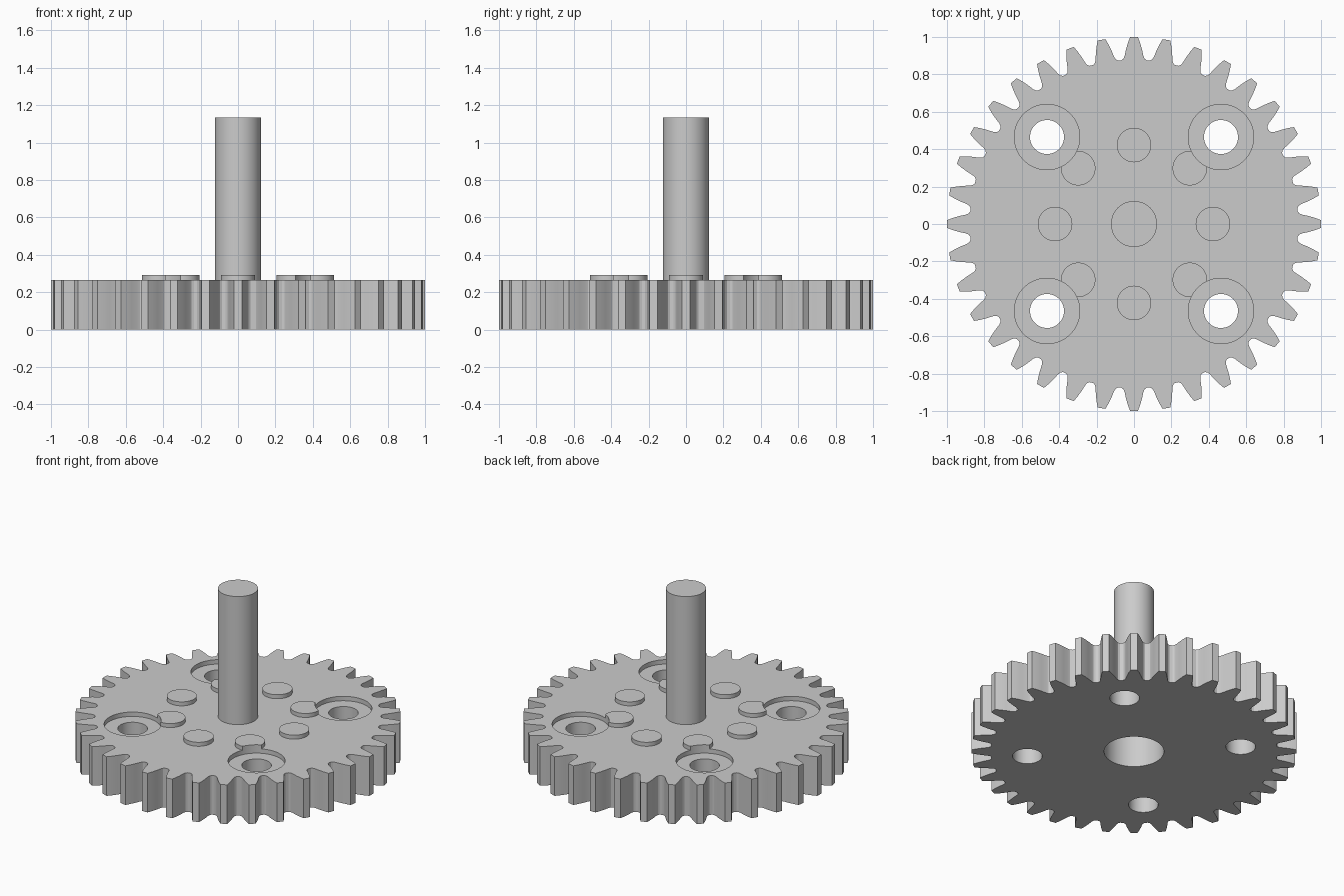
import bpy, bmesh
from math import radians, sin, cos

cube = bpy.data.objects.get("Cube")
if cube:
    bpy.data.objects.remove(cube, do_unlink=True)

TEETH = 36
TOP = 0.265          # upper face of the gear
PEG_TOP = 0.292
SHAFT_TOP = 1.133
FLOOR = 0.235        # floor of the counterbores
HOLE = 0.465         # hole offset in x and y
PEG_RING = 0.422

grey = bpy.data.materials.new("light grey")
grey.use_nodes = True
colour = (0.6, 0.6, 0.6, 1)
grey.diffuse_color = colour
grey.node_tree.nodes["Principled BSDF"].inputs["Base Color"].default_value = colour


def prism(name, outline, z0, z1):
    """Extrude a closed outline from z0 to z1."""
    bm = bmesh.new()
    face = bm.faces.new([bm.verts.new((x, y, z0)) for x, y in outline])
    up = bmesh.ops.extrude_face_region(bm, geom=[face])["geom"]
    verts = [v for v in up if isinstance(v, bmesh.types.BMVert)]
    bmesh.ops.translate(bm, verts=verts, vec=(0, 0, z1 - z0))
    bmesh.ops.recalc_face_normals(bm, faces=bm.faces)
    mesh = bpy.data.meshes.new(name)
    bm.to_mesh(mesh)
    bm.free()
    mesh.materials.append(grey)
    obj = bpy.data.objects.new(name, mesh)
    bpy.context.collection.objects.link(obj)
    return obj


def polar(r, degrees):
    return r * cos(radians(degrees)), r * sin(radians(degrees))


def cylinder(name, x, y, r, z0, z1, sides=64):
    ring = [polar(r, 360 * i / sides) for i in range(sides)]
    return prism(name, [(x + a, y + b) for a, b in ring], z0, z1)


def activate(obj):
    bpy.ops.object.select_all(action="DESELECT")
    obj.select_set(True)
    bpy.context.view_layer.objects.active = obj


def cut(obj, cutter):
    mod = obj.modifiers.new("cut", "BOOLEAN")
    mod.operation = "DIFFERENCE"
    mod.solver = "EXACT"
    mod.object = cutter
    activate(obj)
    bpy.ops.object.modifier_apply(modifier=mod.name)


# Gear body: one tooth flank (angle, radius), mirrored and repeated
flank = [(1.2, 1.0), (1.9, 0.97), (2.6, 0.935), (3.2, 0.9), (3.7, 0.885), (4.4, 0.878)]
tooth = [(-a, r) for a, r in reversed(flank)] + flank
outline = [polar(r, a + 360 * i / TEETH) for i in range(TEETH) for a, r in tooth]
gear = prism("gear_body", outline, 0, TOP)
parts = [gear]

# Shaft
parts.append(cylinder("shaft", 0, 0, 0.123, 0.25, SHAFT_TOP))

# Ring of pegs
pegs = []
for i in range(8):
    x, y = polar(PEG_RING, 45 * i)
    pegs.append(cylinder(f"peg_{i + 1}", x, y, 0.092, 0.1, PEG_TOP))
parts += pegs

# Blind bore underneath, then the counterbored holes that also trim the pegs
cutters = [cylinder("bore_cutter", 0, 0, 0.184, -0.1, 0.23)]
cut(gear, cutters[0])
for i in range(4):
    x, y = polar(HOLE * 2 ** 0.5, 45 + 90 * i)
    hole = cylinder("hole_cutter", x, y, 0.091, -0.1, 0.5)
    recess = cylinder("recess_cutter", x, y, 0.175, FLOOR, 0.5)
    cut(gear, hole)
    cut(gear, recess)
    cut(pegs[2 * i + 1], recess)
    cutters += [hole, recess]
for c in cutters:
    bpy.data.objects.remove(c, do_unlink=True)

for part in parts:
    activate(part)
    bpy.ops.object.shade_smooth_by_angle(angle=radians(25))
